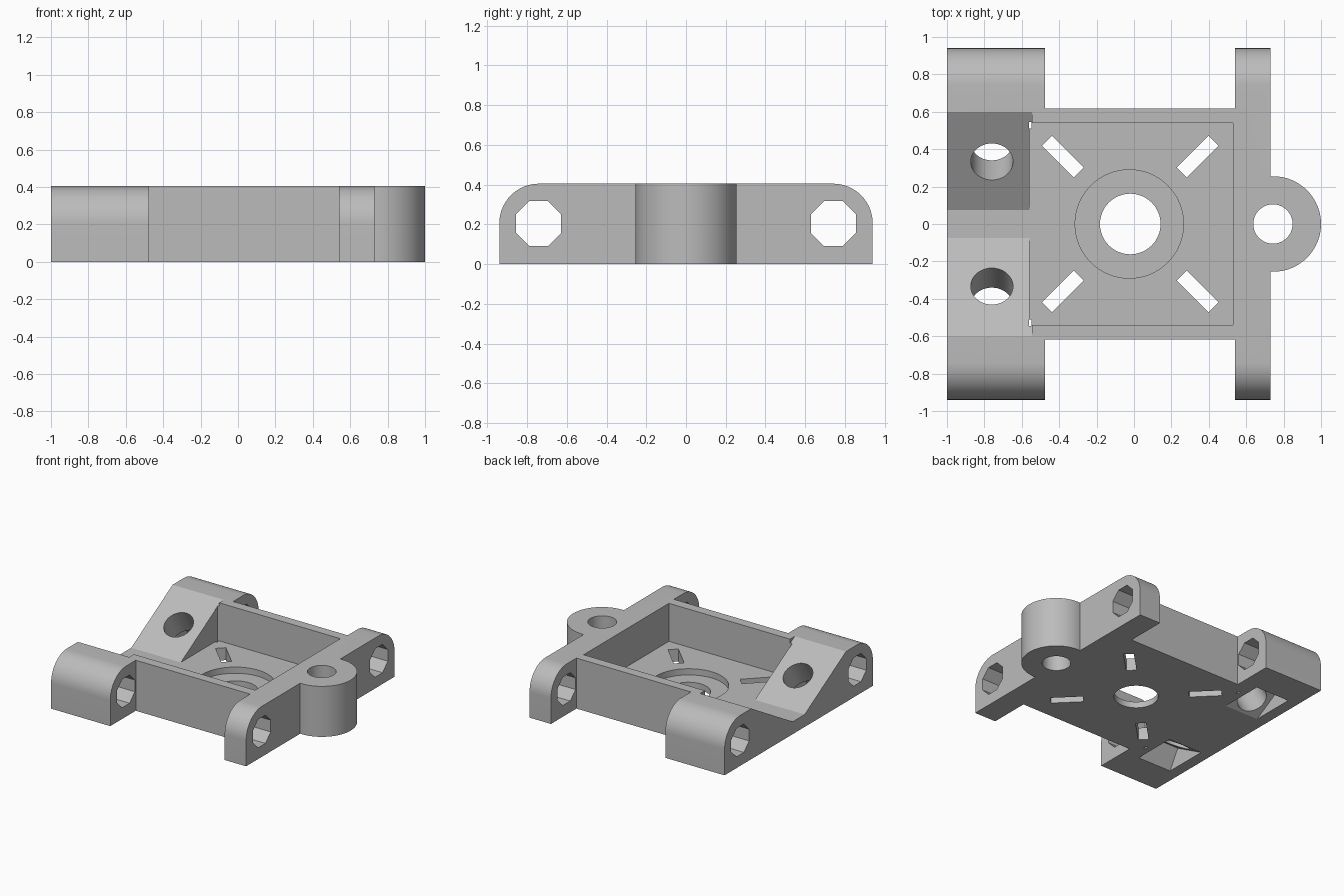
import bpy, bmesh
from math import sin, cos, pi, radians
from mathutils import Vector, Matrix

cube = bpy.data.objects.get("Cube")
if cube:
    bpy.data.objects.remove(cube, do_unlink=True)

H = 0.405          # overall height
FLOOR = 0.10       # pocket floor
CX = -0.02         # pocket centre in x
SLOPE = radians(30)

grey = bpy.data.materials.new("plain grey")
grey.use_nodes = True
colour = (0.5, 0.5, 0.5, 1)
grey.diffuse_color = colour
grey.node_tree.nodes["Principled BSDF"].inputs["Base Color"].default_value = colour


def prism(name, outline, depth, matrix=Matrix()):
    """Extrude a closed 2D outline along local z, then place it."""
    bm = bmesh.new()
    face = bm.faces.new([bm.verts.new((u, v, 0)) for u, v in outline])
    grown = bmesh.ops.extrude_face_region(bm, geom=[face])["geom"]
    bmesh.ops.translate(bm, vec=(0, 0, depth),
                        verts=[g for g in grown if isinstance(g, bmesh.types.BMVert)])
    bm.transform(matrix)
    bmesh.ops.recalc_face_normals(bm, faces=bm.faces)
    mesh = bpy.data.meshes.new(name)
    bm.to_mesh(mesh)
    bm.free()
    mesh.materials.append(grey)
    ob = bpy.data.objects.new(name, mesh)
    bpy.context.collection.objects.link(ob)
    return ob


def rect(x0, x1, y0, y1):
    return [(x0, y0), (x1, y0), (x1, y1), (x0, y1)]


def ring(r, n=64, turn=0.0):
    return [(r * cos(2 * pi * i / n + turn), r * sin(2 * pi * i / n + turn)) for i in range(n)]


def along_x(x):
    """Local (u, v, w) becomes (y, z, x)."""
    return Matrix(((0, 0, 1, x), (1, 0, 0, 0), (0, 1, 0, 0), (0, 0, 0, 1)))


def at(x, y, z):
    return Matrix.Translation((x, y, z))


def combine(target, tool, operation):
    mod = target.modifiers.new(tool.name, "BOOLEAN")
    mod.operation, mod.solver, mod.object = operation, "EXACT", tool
    tool.hide_render = True
    bpy.context.view_layer.objects.active = target
    bpy.ops.object.modifier_apply(modifier=mod.name)
    bpy.data.objects.remove(tool, do_unlink=True)


# Cross bars with rounded upper ends
R, W = 0.2, 0.94
arc = [(W - R + R * cos(a), H - R + R * sin(a)) for a in [pi / 2 * i / 16 for i in range(17)]]
bar = [(-W, 0), (W, 0)] + arc + [(-y, z) for y, z in reversed(arc)]
bracket = prism("mounting_bracket", bar, 0.525, along_x(-1))
combine(bracket, prism("narrow_bar", bar, 0.19, along_x(0.54)), "UNION")

# Central tray and end lug
combine(bracket, prism("tray", rect(-0.6, 0.6, -0.617, 0.617), H), "UNION")
combine(bracket, prism("lug", ring(0.255), H, at(0.745, 0, 0)), "UNION")

# Tray pocket, round recess, centre hole and lug hole
cutters = [
    prism("pocket", rect(-0.56, 0.53, -0.54, 0.54), 1, at(0, 0, FLOOR)),
    prism("recess", ring(0.29), 0.4, at(CX - 0.005, 0, 0.05)),
    prism("centre_hole", ring(0.162), 1, at(CX, 0, -0.5)),
    prism("lug_hole", ring(0.105), 1, at(0.743, 0, -0.2)),
]

# Sloped valley between the two wide blocks
rise = 0.4
reach = 0.075 + rise * 0.525 / (H - FLOOR)
valley = [(-0.075, FLOOR), (0.075, FLOOR), (reach, FLOOR + rise), (-reach, FLOOR + rise)]
cutters.append(prism("valley", valley, 0.555, along_x(-1.1)))

for s in (-1, 1):
    # Octagonal bores through both bars
    bore = along_x(-1.2) @ at(s * 0.742, 0.204, 0)
    cutters.append(prism("bore", ring(0.123, 8, pi / 8), 2.4, bore))

    # Screw hole square to the slope, with a slanted pocket underneath
    tilt = Matrix.Rotation(s * SLOPE, 4, "X")
    seat = at(-0.76, s * 0.333, 0.25) @ tilt
    cutters.append(prism("screw_hole", ring(0.113, 48), 0.5, seat @ at(0, 0, -0.25)))
    cutters.append(prism("nut_pocket", rect(-0.15, 0.15, -0.17, 0.17), 0.4, seat @ at(0, 0, -0.61)))

    # Corner relief notches
    cutters.append(prism("notch", rect(-0.562, -0.547, s * 0.528 - 0.017, s * 0.528 + 0.017),
                         0.8, at(0, 0, -0.2)))

    # Diagonal slots in the floor
    for t in (-1, 1):
        turn = Matrix.Rotation(s * t * pi / 4, 4, "Z")
        cutters.append(prism("slot", rect(-0.12, 0.12, -0.038, 0.038), 0.6,
                             at(CX + t * 0.36, s * 0.36, -0.3) @ turn))

for cutter in cutters:
    combine(bracket, cutter, "DIFFERENCE")

# Smooth curved walls, keep machined edges crisp
bpy.ops.object.select_all(action="DESELECT")
bracket.select_set(True)
bpy.context.view_layer.objects.active = bracket
bpy.ops.object.shade_smooth_by_angle(angle=radians(25))
